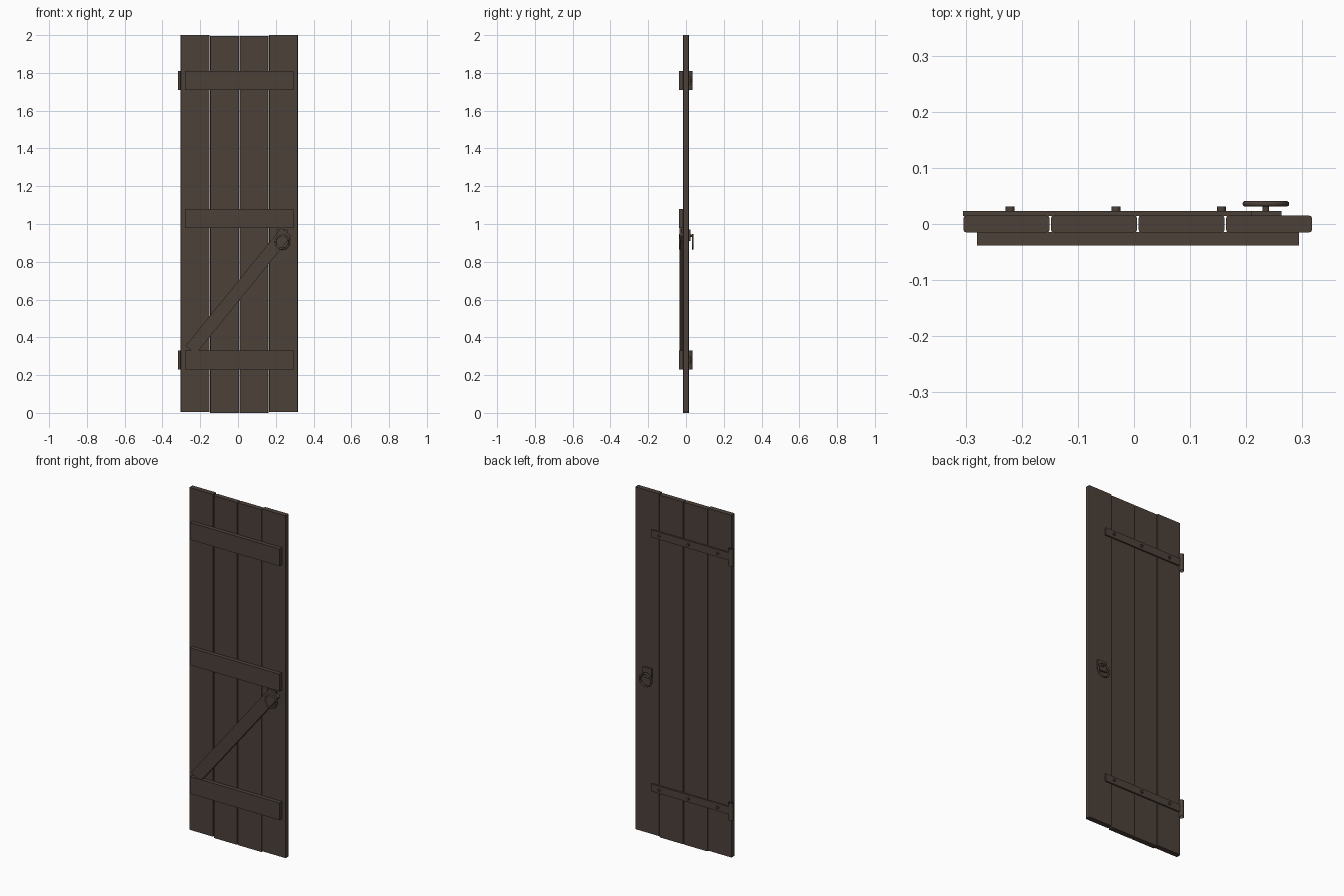
import bpy, bmesh, math
from mathutils import Matrix, Vector

if "Cube" in bpy.data.objects:
    bpy.data.objects.remove(bpy.data.objects["Cube"])

wood = bpy.data.materials.new("dark_brown")
wood.diffuse_color = (0.073, 0.053, 0.042, 1)
wood.use_nodes = True
wood.node_tree.nodes["Principled BSDF"].inputs["Base Color"].default_value = wood.diffuse_color


def finish(name, bm, smooth=False):
    mesh = bpy.data.meshes.new(name)
    bm.to_mesh(mesh)
    bm.free()
    mesh.materials.append(wood)
    obj = bpy.data.objects.new(name, mesh)
    bpy.context.collection.objects.link(obj)
    if smooth:
        bpy.ops.object.select_all(action='DESELECT')
        obj.select_set(True)
        bpy.context.view_layer.objects.active = obj
        bpy.ops.object.shade_smooth_by_angle(angle=math.radians(40))
    return obj


def box(name, x, y, z, round_edges=0.0):
    """Box from (min, max) ranges, with optional rounded vertical edges."""
    bm = bmesh.new()
    bmesh.ops.create_cube(bm, size=1)
    for v in bm.verts:
        v.co = Vector([(r[0] + r[1]) / 2 + c * (r[1] - r[0])
                       for r, c in zip((x, y, z), v.co)])
    if round_edges:
        edges = [e for e in bm.edges
                 if abs(e.verts[0].co.z - e.verts[1].co.z) > 0.1]
        bmesh.ops.bevel(bm, geom=edges, offset=round_edges, segments=2,
                        profile=0.5, affect='EDGES')
    return finish(name, bm)


def cylinder(name, centre, radius, depth, axis='Z', caps=True, sides=16):
    bm = bmesh.new()
    bmesh.ops.create_cone(bm, cap_ends=caps, segments=sides, radius1=radius,
                          radius2=radius, depth=depth)
    if axis == 'Y':
        bmesh.ops.rotate(bm, verts=bm.verts, matrix=Matrix.Rotation(math.pi / 2, 3, 'X'))
    bmesh.ops.translate(bm, verts=bm.verts, vec=centre)
    return finish(name, bm, True)


def ring(name, centre, major, minor, n=32, m=10):
    """Torus standing in the xz plane."""
    bm = bmesh.new()
    rows = []
    for i in range(n):
        a = 2 * math.pi * i / n
        row = []
        for j in range(m):
            b = 2 * math.pi * j / m
            r = major + minor * math.cos(b)
            row.append(bm.verts.new((centre[0] + r * math.cos(a),
                                     centre[1] + minor * math.sin(b),
                                     centre[2] + r * math.sin(a))))
        rows.append(row)
    for i in range(n):
        p, q = rows[i], rows[(i + 1) % n]
        for j in range(m):
            k = (j + 1) % m
            bm.faces.new((p[j], p[k], q[k], q[j]))
    bmesh.ops.recalc_face_normals(bm, faces=bm.faces)
    return finish(name, bm, True)


# Four upright planks with thin gaps, the inner pair sitting slightly lower
for i in range(4):
    x0 = -0.304 + i * 0.156
    low = 0.0 if i in (1, 2) else 0.006
    box(f"plank_{i + 1}", (x0, x0 + 0.1535), (-0.015, 0.015),
        (low, low + 1.994), 0.005)

# Horizontal battens on the front
for name, z in (("lower", 0.28), ("middle", 1.03), ("upper", 1.76)):
    box(f"{name}_batten", (-0.28, 0.294), (-0.038, -0.014), (z - 0.05, z + 0.05))

# Diagonal brace between the lower and middle battens
brace = box("diagonal_brace", (-0.4025, 0.4025), (-0.035, -0.014), (-0.0345, 0.0345))
brace.data.transform(Matrix.Translation((0.0025, 0, 0.6455))
                     @ Matrix.Rotation(-math.radians(51), 4, 'Y'))

# Strap hinges on the back: open knuckle, strap and three bolts
for name, z in (("lower", 0.28), ("upper", 1.76)):
    cylinder(f"{name}_hinge_knuckle", (-0.305, 0.0215, z), 0.013, 0.1, caps=False)
    box(f"{name}_hinge_strap", (-0.305, 0.209), (0.014, 0.0235), (z - 0.022, z + 0.022))
    for i, x in enumerate((-0.221, -0.032, 0.156)):
        cylinder(f"{name}_hinge_bolt_{i + 1}", (x, 0.0265, z), 0.008, 0.01, 'Y')

# Ring handle on each side: plate, stem and ring
for name, s, reach in (("back", 1, 0.036), ("front", -1, 0.033)):
    box(f"{name}_handle_plate", (0.205, 0.263),
        sorted((s * 0.014, s * 0.0235)), (0.91, 0.97))
    cylinder(f"{name}_handle_stem", (0.235, s * 0.029, 0.938), 0.006, 0.016, 'Y')
    ring(f"{name}_handle_ring", (0.235, s * reach, 0.905), 0.0365, 0.0052)
